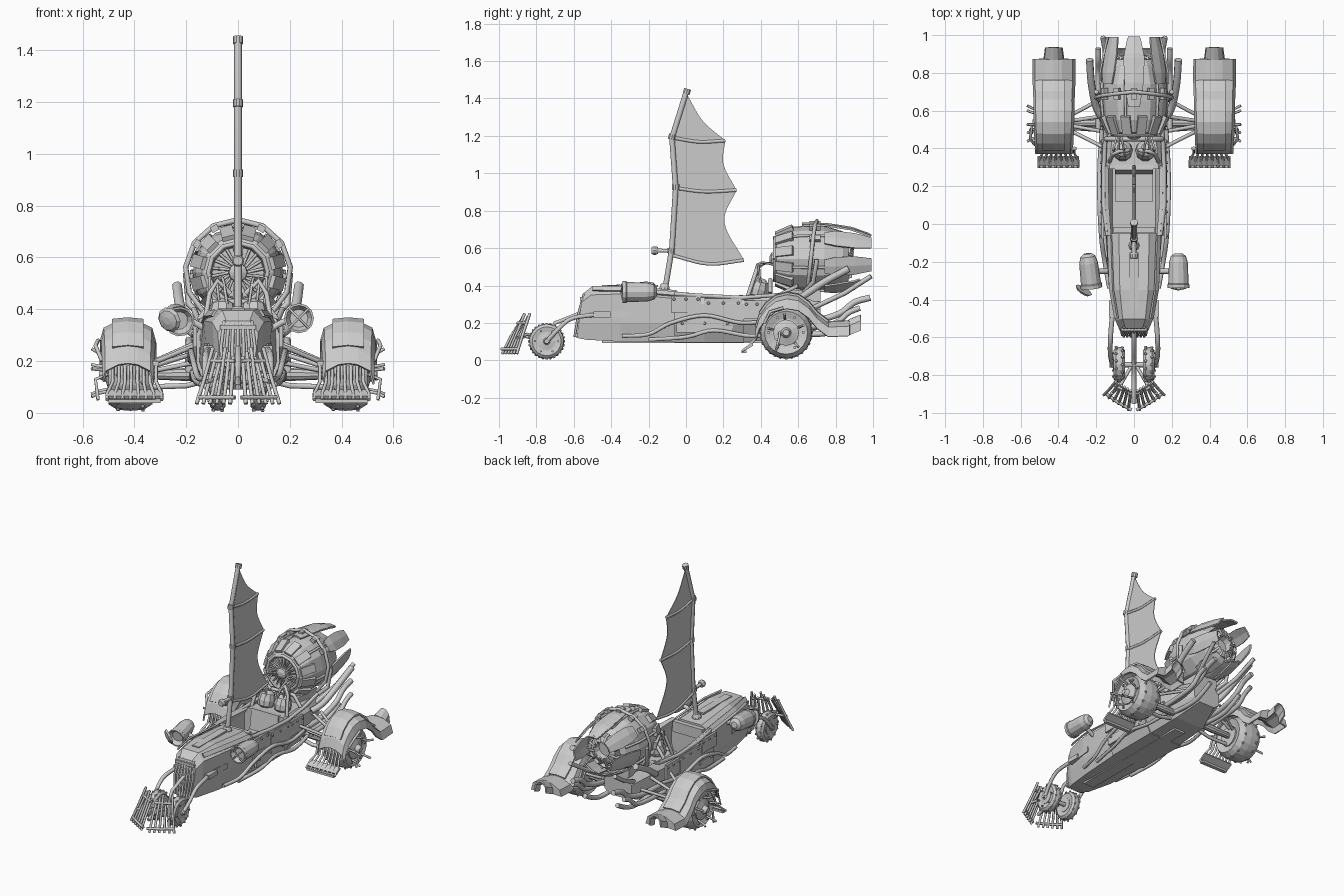
import bpy, bmesh
from math import sin, cos, pi, radians
from mathutils import Vector as V, Matrix

def finish(name, bm, thick=0):
    bmesh.ops.recalc_face_normals(bm, faces=bm.faces)
    me = bpy.data.meshes.new(name)
    bm.to_mesh(me); bm.free()
    ob = bpy.data.objects.new(name, me)
    bpy.context.collection.objects.link(ob)
    if thick:
        m = ob.modifiers.new("thickness", 'SOLIDIFY'); m.thickness = thick; m.offset = 0
    return ob

def sheet(name, rows, closed=False, caps=False, thick=0):
    """Skin a grid of points; closed wraps each row into a ring."""
    bm = bmesh.new()
    g = [[bm.verts.new(p) for p in r] for r in rows]
    n = len(rows[0])
    for a, b in zip(g, g[1:]):
        for i in range(n if closed else n - 1):
            j = (i + 1) % n
            bm.faces.new((a[i], a[j], b[j], b[i]))
    if caps:
        bm.faces.new(g[0]); bm.faces.new(g[-1])
    return finish(name, bm, thick)

def lathe(name, prof, loc, axis=(0, 0, 1), n=16):
    """Revolve (radius, height) points round an axis."""
    q = V((0, 0, 1)).rotation_difference(V(axis))
    rows = [[V(loc) + q @ V((r * cos(2*pi*i/n), r * sin(2*pi*i/n), h)) for i in range(n)] for r, h in prof]
    return sheet(name, rows, True, True)

def spline(pts, k=5):
    P = [V(p) for p in pts]
    P = [2*P[0] - P[1]] + P + [2*P[-1] - P[-2]]
    out = []
    for a, b, c, d in zip(P, P[1:], P[2:], P[3:]):
        for i in range(k):
            t = i / k
            out.append(0.5*(2*b + (c-a)*t + (2*a-5*b+4*c-d)*t*t + (3*b-a-3*c+d)*t**3))
    return out + [P[-2]]

def tube(name, pts, r=0.01, curved=False, res=1):
    pts = spline(pts) if curved else [V(p) for p in pts]
    cu = bpy.data.curves.new(name, 'CURVE'); cu.dimensions = '3D'
    cu.bevel_depth = r; cu.bevel_resolution = res; cu.use_fill_caps = True
    sp = cu.splines.new('POLY'); sp.points.add(len(pts) - 1)
    for p, c in zip(sp.points, pts): p.co = (*c, 1)
    tmp = bpy.data.objects.new(name, cu)
    bpy.context.collection.objects.link(tmp)
    me = bpy.data.meshes.new_from_object(tmp.evaluated_get(bpy.context.evaluated_depsgraph_get()))
    bpy.data.objects.remove(tmp)
    ob = bpy.data.objects.new(name, me)
    bpy.context.collection.objects.link(ob)
    return ob

def box(name, loc, size, rot=Matrix.Identity(4)):
    bm = bmesh.new()
    bmesh.ops.create_cube(bm, size=1, matrix=Matrix.Translation(loc) @ rot @ Matrix.Diagonal((*size, 1)))
    return finish(name, bm)

def section(y, lean, half):
    pts = half + [(-x, z) for x, z in reversed(half)]
    return [(x, y + lean * (z - 0.12), z) for x, z in pts]

# Hull: tapered hood, open cockpit tub and rear deck
sheet("hood", [
    section(-0.585, 0.14, [(0.05, 0.12), (0.07, 0.2), (0.078, 0.31), (0.045, 0.355)]),
    section(-0.53, 0.1, [(0.07, 0.11), (0.09, 0.2), (0.1, 0.35), (0.06, 0.395)]),
    section(-0.35, 0, [(0.1, 0.1), (0.12, 0.2), (0.132, 0.355), (0.075, 0.402)]),
    section(-0.05, 0, [(0.12, 0.1), (0.15, 0.2), (0.145, 0.33), (0.08, 0.375)])], True, True)
tub = [(-0.06, .15), (0.1, .162), (0.31, .165)]
sheet("cockpit_tub", [[(-w+.02, y, .365-.015*i), (-w, y, .3), (-w, y, .19), (-.12, y, .105), (.12, y, .105), (w, y, .19),
    (w, y, .3), (w-.02, y, .365-.015*i)] for i, (y, w) in enumerate(tub)], thick=0.02)
sheet("rear_deck", [
    section(0.29, 0, [(0.12, 0.1), (0.165, 0.19), (0.165, 0.3), (0.13, 0.345)]),
    section(0.55, 0, [(0.11, 0.11), (0.15, 0.19), (0.15, 0.3), (0.11, 0.34)]),
    section(0.72, 0, [(0.06, 0.17), (0.1, 0.2), (0.1, 0.27), (0.06, 0.32)])], True, True)
box("hood_spine", (0, -0.3, 0.398), (0.05, 0.3, 0.012))
box("keel", (0, 0.0, 0.103), (0.08, 0.9, 0.02))
box("seat_base", (0, 0.2, 0.17), (0.2, 0.16, 0.1))
box("seat_back", (0, 0.285, 0.25), (0.2, 0.03, 0.2), Matrix.Rotation(-0.15, 4, 'X'))
box("dashboard", (0, -0.03, 0.33), (0.22, 0.03, 0.07))

# Grille bars on the nose
for i in range(7):
    x = (i - 3) * 0.022
    tube("grille_bar", [(x*.8, -0.595, 0.125), (x, -0.575, 0.25), (x*.8, -0.545, 0.355)], 0.007)
for z in (0.135, 0.33):
    box("grille_band", (0, -0.588 + 0.14*(z-.12), z), (0.14, 0.015, 0.018))

# Mast, battens and sail
mast = [(0, -0.115, 0.36), (0, -0.075, 0.6), (0, -0.055, 0.92), (0, -0.075, 1.19), (0, 0.005, 1.445)]
tube("mast", mast, 0.015, res=2)
for y, z, a in ((-0.08, 0.585, .1), (-0.055, 0.925, 0), (-0.075, 1.195, .2), (0.005, 1.438, .3)):
    lathe("mast_collar", [(0.02, -0.014), (0.02, 0.014)], (0, y, z), (0, a, 1), 10)
lathe("mast_foot", [(0.03, 0), (0.028, 0.03), (0.02, 0.05)], (0, -0.115, 0.36), n=10)
lathe("boom_knob", [(0.018, 0), (0.024, 0.01), (0.024, 0.025), (0.018, 0.035)], (0, -0.185, 0.587), (0, 1, 0), 10)
tube("boom_stub", [(0, -0.16, 0.587), (0, -0.07, 0.585)], 0.012)
battens = [[(-.07, .56), (.12, .515), (.31, .535)], [(-.05, .92), (.1, .902), (.27, .91)], [(-.07, 1.19), (.07, 1.168), (.21, 1.175)]]
for b in battens:
    tube("batten", [(0, y, z) for y, z in b], 0.01, True)
mids = [[(-.06, .74), (.08, .72), (.205, .74)], [(-.062, 1.05), (.07, 1.03), (.2, 1.05)], [(-.035, 1.3), (.02, 1.29), (.09, 1.28)]]
for lo, mi, hi in zip(battens, mids, battens[1:] + [[(0.0, 1.41), (0.006, 1.41), (0.012, 1.41)]]):
    cols = [spline([(0, y, z) for y, z in c], 6) for c in zip(lo, mi, hi)]
    sheet("sail_panel", cols, thick=0.004)

# Turbine: faceted shell, front fan, ribs, petals and hoops, all about the y axis
C = V((0, 0, 0.542))
def polar(r, a, y): return C + V((r * cos(a), y, r * sin(a)))
lathe("turbine_shell", [(0.10, 0.5), (0.105, 0.468), (0.14, 0.485), (0.166, 0.55), (0.176, 0.65), (0.174, 0.74),
      (0.145, 0.84), (0.12, 0.87), (0.10, 0.80)], C, (0, 1, 0), 12)
lathe("fan_hub", [(0.015, 0.447), (0.035, 0.457), (0.04, 0.5)], C, (0, 1, 0), 10)
lathe("exhaust_core", [(0.085, 0.8), (0.09, 0.88), (0.06, 0.895), (0.05, 0.85)], C, (0, 1, 0), 12)
for i in range(20):
    a = 2*pi*i/20
    tube("fan_blade", [polar(0.035, a, 0.475), polar(0.1, a + .15, 0.48)], 0.006, res=0)
for i in range(12):
    a = 2*pi*(i + .5)/12
    rot = Matrix.Rotation(-a, 4, 'Y')
    box("front_rib", polar(0.155, a, 0.525), (0.022, 0.1, 0.05), rot @ Matrix.Rotation(-.42, 4, 'Z'))
    tube("core_pipe", [polar(.11, a, .82), polar(.1, a, .88), polar(.05, a, .89)], 0.008)
    if i % 2:
        tube("shell_rib", [polar(.17, a, .55), polar(.178, a, .65), polar(.176, a, .74), polar(.145, a, .84)], 0.008)
for i in range(7):
    a = pi/2 + 2*pi*i/7
    y1 = 0.99 if i not in (3, 4) else 0.93
    sheet("petal", [[polar(r, a + d*w, y) for d in (-1, 0, 1)] for y, r, w in
          ((.74, .18, .2), (.8, .18, .28), (.9, .162, .31), (y1, .14 if i else .125, .25))], thick=0.01)
tube("fan_ring", [polar(0.115, 2*pi*i/12, 0.474) for i in range(13)], 0.01)
tube("hoop", [polar(0.203, radians(-50 + 28*i), 0.7 - 0.01*abs(i-5)) for i in range(11)], 0.011)
for a in (35, 62, 90, 118, 145):
    box("hoop_clamp", polar(0.192, radians(a), 0.69), (0.024, 0.06, 0.03), Matrix.Rotation(-radians(a), 4, 'Y'))
sheet("top_fin", [[(-w, y, z), (0, y, z + .01), (w, y, z)] for y, z, w in
      ((.62, .722, .03), (.75, .72, .05), (.88, .7, .055), (.98, .665, .035))], thick=0.01)
box("turbine_cradle", (0, 0.62, 0.345), (0.16, 0.2, 0.06))

# Compressor pods, levers and cables between cockpit and turbine
for s in (-1, 1):
    lathe("compressor_pod", [(.02, -.055), (.05, -.035), (.055, 0), (.045, .04), (.02, .06)], (s*.06, .39, .38), (0, .3, 1), 10)
    tube("seat_frame", [(s*.13, .33, .34), (s*.11, .37, .46), (s*.08, .385, .51), (s*.03, .39, .46)], 0.011)
    for k in range(3):
        tube("cable", [(s*(.04+.03*k), .36+.02*k, .4), (s*(.05+.03*k), .37+.01*k, .47+.02*k), (s*(.06+.02*k), .43, .52), (s*.08, .5, .5)], .006, True)
tube("cross_bar", [(-.15, .45, .36), (-.1, .45, .43), (.1, .45, .43), (.15, .45, .36)], 0.012)

def wheel(name, x, y, r, w, s):
    """Tyre, hub and tread studs; s is the outward side."""
    z = r + .008
    lathe(name + "_tyre", [(r*.55, -w*.42), (r*.82, -w*.5), (r*.97, -w*.3), (r, 0), (r*.97, w*.3), (r*.82, w*.5), (r*.55, w*.42)],
          (x, y, z), (1, 0, 0), 20)
    lathe(name + "_hub", [(r*.5, -w*.48), (r*.5, w*.48), (r*.42, w*.5), (r*.2, w*.56), (r*.12, w*.72)], (x, y, z), (s, 0, 0), 12)
    for i in range(14):
        for dx in (-.28, .28):
            b = 2*pi*i/14 + (dx > 0)*pi/14
            d = V((0, cos(b), sin(b)))
            lathe(name + "_stud", [(.009, 0), (.006, .008)], V((x + dx*w, y, z)) + d*r*.965, d, 6)
    for i in range(6):
        a = 2*pi*i/6
        lathe(name + "_bolt", [(r*.06, 0), (r*.06, .012)], (x + s*w*.46, y + cos(a)*r*.66, z + sin(a)*r*.66), (s, 0, 0), 6)

# Fender stations: y, z, half width
fender_path = [(.375, .19, .092), (.395, .25, .092), (.43, .3, .094), (.48, .34, .096), (.54, .355, .098), (.6, .345, .1), (.655, .305, .1),
               (.70, .25, .102), (.76, .205, .104), (.87, .21, .104), (.872, .215, .05), (.935, .24, .04)]
for s in (-1, 1):
    # Rear wheel with spikes, fender and comb guard
    wheel("rear_wheel", s*.415, .535, .14, .17, s)
    for i in range(5):
        a = 2*pi*i/5 + .4
        c = V((s*.5, .535 + cos(a)*.075, .148 + sin(a)*.075))
        tube("hub_spike", [c, c + V((s*.04, cos(a)*.01, sin(a)*.01)), c + V((s*.065, cos(a)*.025, sin(a)*.025))], 0.007)
    sheet("rear_fender", [[(s*.425 + k*w, y, z - d) for k, d in ((-1.03, .07), (-.92, .03), (-.4, .005), (0, 0), (.4, .005), (.92, .03), (1.06, .08))]
          for y, z, w in fender_path], thick=0.01)
    sheet("fender_strip", [[(s*.425 + dx, y, z + .008 - abs(dx)*.1) for dx in (-.06, 0, .06)] for y, z, w in fender_path[1:9]], thick=0.012)
    for k in range(8):
        x = s*.4 + (k - 3.5)*.024
        xb = s*.4 + (k - 3.5)*.03
        tube("guard_tine", [(x, .405, .2), (x, .375, .12), (xb, .335, .075), (xb, .3, .05)], 0.007)
    box("guard_plate", (s*.4, .335, .072), (.22, .05, .014), Matrix.Rotation(.55, 4, 'X'))
    box("guard_lip", (s*.4, .31, .045), (.2, .025, .014))
    box("guard_rail", (s*.4, .4, .19), (.19, .015, .02))
    tube("outer_stay", [(s*.525, .42, .2), (s*.55, .45, .26), (s*.54, .52, .28)], .008)
    tube("wheel_stay", [(s*.5, .5, .15), (s*.55, .5, .13), (s*.54, .48, .05)], .007)
    # Suspension arms
    for y, z in ((.44, .27), (.5, .2), (.56, .28), (.63, .24)):
        tube("suspension_arm", [(s*.14, y + (y-.53)*.5, z), (s*.34, .535 + (y-.535)*.4, .16 + (z-.2)*.4)], .01)
    tube("tie_rod", [(s*.1, .5, .13), (s*.2, .5, .105), (s*.34, .51, .1)], .012)
    lathe("axle", [(.02, 0), (.025, .1), (.018, .25)], (s*.1, .535, .148), (s, 0, 0), 10)
    # Front wheel, forks and steering links
    wheel("front_wheel", s*.078, -.745, .094, .06, s)
    tube("fork", [(s*.1, -.4, .25), (s*.118, -.52, .24), (s*.125, -.62, .22), (s*.125, -.69, .16), (s*.115, -.745, .1)], .013, True)
    box("fork_clamp", (s*.115, -.45, .245), (.035, .09, .03))
    tube("catcher_stay", [(s*.01, -.745, .1), (s*.07, -.85, .14), (s*.12, -.9, .12)], .009)
    # Cow catcher, two fanned halves
    for k in range(6):
        t = (k + .4)/5.4
        tube("catcher_slat", [(s*(.012 + t*.085), -.885 + t*.05, .215 + (k % 3)*.018), (s*(.015 + t*.115), -.94 + t*.065, .13), (s*(.02 + t*.14), -.99 + t*.085, .035)], .008)
    for z, x, y0, y1 in ((.06, .152, -.985, -.895), (.2, .105, -.9, -.85)):
        tube("catcher_rail", [(s*.012, y0, z), (s*x*.6, y0*.5 + y1*.5, z), (s*x, y1, z)], .009)
    # Exhaust pipes
    for x, r, p in ((.15, .017, [(.5, .2), (.68, .21), (.82, .25), (.9, .31), (.985, .335)]),
                    (.19, .015, [(.5, .17), (.68, .18), (.8, .2), (.87, .255), (.93, .28)]),
                    (.12, .015, [(.5, .15), (.7, .14), (.8, .16), (.9, .21)])):
        tube("exhaust_pipe", [(s*x, y, z) for y, z in p], r, True, 2)
    tube("upright_stack", [(s*.16, .55, .3), (s*.2, .62, .34), (s*.225, .74, .42), (s*.235, .87, .49)], .02, True, 2)
    tube("stack_brace", [(s*.13, .63, .36), (s*.19, .68, .42), (s*.2, .7, .54)], .013)
    tube("rear_spar", [(s*.09, .68, .28), (s*.14, .85, .36), (s*.165, .99, .45)], .014)
    # Flank plates, rivets and running pipes
    for y, z, ly, lz in ((0, .3, .16, .09), (.2, .27, .2, .12), (.1, .18, .3, .06), (.38, .27, .14, .1)):
        box("flank_plate", (s*.166, y, z), (.014, ly, lz))
        for dy in (-.4, 0, .4):
            lathe("rivet", [(.009, 0), (.006, .008)], (s*.172, y + dy*ly, z + lz*.3), (s, 0, 0), 6)
    tube("flank_pipe", [(s*.13, -.34, .13), (s*.155, -.2, .14), (s*.172, -.08, .2), (s*.182, .1, .24), (s*.182, .3, .2), (s*.17, .5, .22)], .012, True)
    tube("lower_pipe", [(s*.14, -.2, .11), (s*.165, .0, .125), (s*.175, .15, .16), (s*.175, .35, .13), (s*.15, .55, .15)], .012, True)
    tube("top_rail", [(s*.14, -.06, .355), (s*.16, .1, .345), (s*.16, .3, .335), (s*.15, .5, .35), (s*.17, .6, .4)], .012)
    sheet("hood_seam", [[(s*.1, -.5, .373), (s*.085, -.5, .396)], [(s*.128, -.35, .37), (s*.11, -.35, .393)], [(s*.14, -.06, .345), (s*.12, -.06, .365)]], thick=.01)
    box("hood_vent", (s*.115, -.36, .25), (.02, .12, .035), Matrix.Rotation(-s*.12, 4, 'Z'))
    # Lamps
    d = V((0, -1, 0)) if s > 0 else V((.12, -1, -.15)).normalized()
    lathe("lamp", [(.02, -.1), (.04, -.085), (.05, -.05), (.054, .06), (.058, .065), (.058, .085), (.05, .085), (.035, .06)],
          (s*.235, -.255, .365), d, 12)
    tube("lamp_bracket", [(s*.12, -.25, .32), (s*.17, -.25, .35), (s*.21, -.25, .36)], .014)
for a in range(4):
    q = pi/4 + a*pi/2
    tube("lamp_guard", [(.235, -.347, .365), (.235 + .055*cos(q), -.338, .365 + .055*sin(q))], .005)
lathe("lamp_lid", [(.05, 0), (.04, .012), (.015, .018)], (-.265, -.35, .36), (-.5, -.8, -.3), 10)
tube("front_axle", [(-.13, -.745, .102), (.13, -.745, .102)], .014)
tube("steering_post", [(0, -.57, .25), (0, -.7, .2), (0, -.745, .1), (0, -.86, .13), (0, -.95, .1)], .012)
